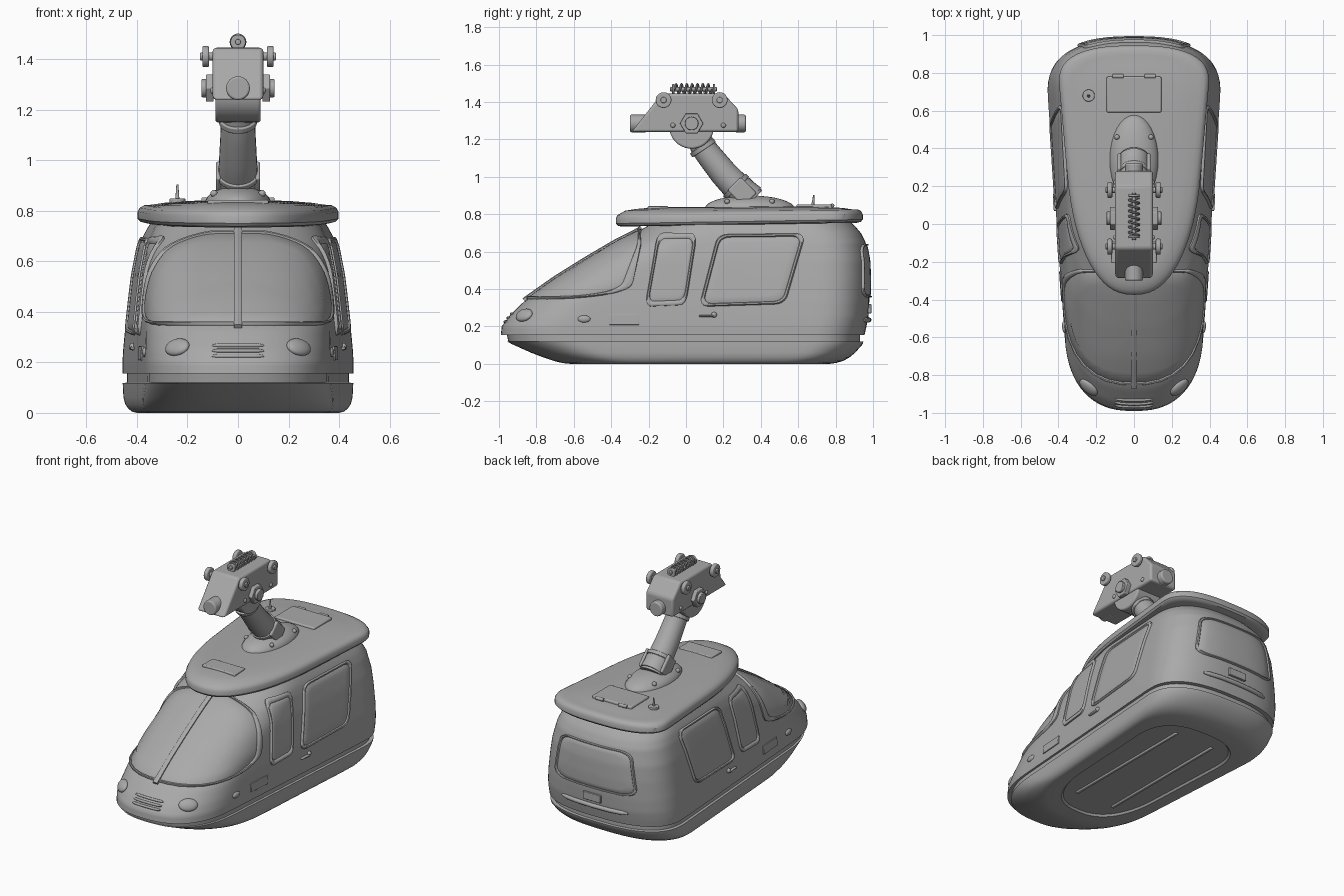
import bpy, bmesh, math
from mathutils import Vector, Matrix

if "Cube" in bpy.data.objects:
    bpy.data.objects.remove(bpy.data.objects["Cube"])

grey = bpy.data.materials.new("mid_grey")
grey.diffuse_color = (0.4, 0.4, 0.4, 1)
grey.use_nodes = True
grey.node_tree.nodes["Principled BSDF"].inputs["Base Color"].default_value = grey.diffuse_color


def finish(name, bm, angle=35, bevel=0):
    bmesh.ops.remove_doubles(bm, verts=bm.verts, dist=1e-5)
    bmesh.ops.recalc_face_normals(bm, faces=bm.faces)
    me = bpy.data.meshes.new(name)
    bm.to_mesh(me)
    bm.free()
    ob = bpy.data.objects.new(name, me)
    bpy.context.collection.objects.link(ob)
    me.materials.append(grey)
    if bevel:
        m = ob.modifiers.new("bevel", 'BEVEL')
        m.width, m.segments, m.limit_method = bevel, 3, 'ANGLE'
    bpy.ops.object.select_all(action='DESELECT')
    ob.select_set(True)
    bpy.context.view_layer.objects.active = ob
    bpy.ops.object.shade_smooth_by_angle(angle=math.radians(angle))
    return ob


def loft(name, rings, angle=35):
    bm = bmesh.new()
    vs = [[bm.verts.new(p) for p in r] for r in rings]
    n = len(rings[0])
    for a, b in zip(vs, vs[1:]):
        for i in range(n):
            j = (i + 1) % n
            bm.faces.new((a[i], a[j], b[j], b[i]))
    bm.faces.new(vs[0])
    bm.faces.new(vs[-1])
    return finish(name, bm, angle)


def box(name, size, mat, bevel=0.006):
    bm = bmesh.new()
    bmesh.ops.create_cube(bm, size=1, matrix=mat @ Matrix.Diagonal((*size, 1)))
    return finish(name, bm, bevel=bevel)


def ball(name, radii, mat):
    bm = bmesh.new()
    bmesh.ops.create_uvsphere(bm, u_segments=32, v_segments=16, radius=1, matrix=mat @ Matrix.Diagonal((*radii, 1)))
    return finish(name, bm)


def cyl(name, r, depth, loc, axis, seg=32, r2=None, bevel=0.004):
    bm = bmesh.new()
    rot = Vector((0, 0, 1)).rotation_difference(Vector(axis)).to_matrix().to_4x4()
    bmesh.ops.create_cone(bm, cap_ends=True, segments=seg, radius1=r, radius2=r if r2 is None else r2,
                          depth=depth, matrix=Matrix.Translation(loc) @ rot)
    return finish(name, bm, bevel=bevel)


def tube(name, pts, radii, ref, seg=28):
    pts, rings = [Vector(p) for p in pts], []
    for i, p in enumerate(pts):
        d = (pts[min(i + 1, len(pts) - 1)] - pts[max(i - 1, 0)]).normalized()
        v = d.cross(Vector(ref)).normalized()
        u = v.cross(d)
        rings.append([p + radii[i] * (u * math.cos(t) + v * math.sin(t))
                      for t in (math.tau * k / seg for k in range(seg))])
    return loft(name, rings)


def T(x, y, z):
    return Matrix.Translation((x, y, z))


# ---- cabin plan outline: rounded nose, widening sides, rounded tail ----
def outline(yf, yr, a, b, s, front, rear, zf, inset=0):
    yf, yr, s = yf + inset, yr - inset, s * (1 - inset / 0.4)
    (lf, nf), (lr, nr) = front, rear
    half = []
    for i in range(17):
        t = math.pi / 2 * i / 16
        half.append((yf + lf * (1 - math.cos(t) ** (2 / nf)), math.sin(t) ** (2 / nf)))
    for i in range(1, 8):
        half.append((yf + lf + (yr - lr - yf - lf) * i / 8, 1))
    for i in range(17):
        t = math.pi / 2 * (1 - i / 16)
        half.append((yr - lr * (1 - max(0, math.cos(t)) ** (2 / nr)), math.sin(t) ** (2 / nr)))
    right = [Vector(((a + b * y) * s * w, y, zf(y))) for y, w in half]
    return right + [Vector((-p.x, p.y, p.z)) for p in reversed(right[1:-1])]


FRONT, REAR = (0.4, 2.5), (0.3, 2.6)
# height, nose y, tail y, width factor
BODY = [(.155, -.99, .955, 1), (.2, -.985, .965, 1), (.25, -.95, .975, .992), (.33, -.87, .98, .975),
        (.45, -.70, .982, .94), (.55, -.54, .978, .908), (.65, -.37, .96, .86), (.7, -.27, .935, .825),
        (.74, -.2, .90, .78), (.77, -.17, .87, .74)]


def level(z):
    for p, q in zip(BODY, BODY[1:]):
        if z <= q[0] or q is BODY[-1]:
            t = (z - p[0]) / (q[0] - p[0])
            return [p[k] + (q[k] - p[k]) * t for k in (1, 2, 3)]


def cap(d, L, n):
    return (1 - max(0, 1 - max(0, d) / L) ** n) ** (1 / n)


def width(y, z):
    f, r, s = level(z)
    return (.409 + .07 * y) * s * cap(y - f, *FRONT) * cap(r - y, *REAR)


def side_map(side):
    return lambda y, z: Vector((side * width(y, z), y, z))


def screen_map(u, z):
    f = level(z)[0]
    y = f + ((-.30 + (z - .36) * .22) - f) * abs(u) ** FRONT[1]
    return Vector((math.copysign(width(y, z), u), y, z))


def rear_map(u, z):
    y = level(z)[1] - .045 * abs(u) ** REAR[1]
    return Vector((math.copysign(width(y, z), u), y, z))


def surface(f, a, b, off=0):
    e = .004
    n = (f(a + e, b) - f(a - e, b)).cross(f(a, b + e) - f(a, b - e)).normalized()
    p = f(a, b)
    if n.dot(p - Vector((0, .2, .35))) < 0:
        n = -n
    return p + n * off, n


def frame(f, a, b):
    p, n = surface(f, a, b)
    t = Vector((0, 0, 1)).cross(n).normalized()
    m = Matrix((t, n.cross(t), n)).transposed().to_4x4()
    m.translation = p
    return m


def rounded(pts, r):
    out, pts = [], [Vector(p) for p in pts]
    for i, p in enumerate(pts):
        a, b = p.lerp(pts[i - 1], r), p.lerp(pts[(i + 1) % len(pts)], r)
        out += [a.lerp(p, t).lerp(p.lerp(b, t), t) for t in (k / 8 for k in range(9))]
        nxt = pts[(i + 1) % len(pts)]
        out += [b.lerp(nxt.lerp(p, r), k / 8) for k in range(1, 8)]
    return out


def panel(name, pts, f, r, rim=.07):
    loop = rounded(pts, r)
    c = sum(loop, Vector((0, 0))) / len(loop)
    steps = [(1, -.006), (1, .009), (1 - rim * .3, .014), (1 - rim * .8, .012), (1 - rim, .004), (1 - rim * 1.3, .007)]
    steps += [(k, .008) for k in (.75, .6, .45, .3, .15, .02)]
    loft(name, [[surface(f, *(c + (p - c) * k), o)[0] for p in loop] for k, o in steps], 50)


# ---- cabin shell, groove and lower hull ----
rings = []
for i in range(42):
    z = .155 + .615 * i / 41
    f, r, s = level(z)
    rings.append(outline(f, r, .409, .07, s, FRONT, REAR, lambda y: z))
loft("cabin_shell", rings)
HULL = [(.165, -.96, .93, .965, 0), (.12, -.95, .93, .965, 0), (.118, -.955, .948, 1, 0), (.105, -.93, .945, 1, 0),
        (.06, -.83, .905, 1, 0), (.035, -.765, .875, .99, 0), (.015, -.705, .84, .965, 0), (.004, -.66, .80, .935, 0),
        (0, -.62, .77, .90, 0), (0, -.62, .77, .90, .08), (.012, -.62, .77, .90, .09)]
loft("lower_hull", [outline(f, r, .409, .07, s, FRONT, REAR, lambda y: z, i) for z, f, r, s, i in HULL])
for x in (-.14, .14):
    box("floor_rib", (.022, .95, .014), T(x, .1, .008))

# ---- roof slab with rolled edge and slight crown ----
ROOF = [(.745, .09), (.745, .03), (.75, .01), (.762, 0), (.79, 0), (.806, .008), (.816, .025), (.822, .05),
        (.83, .1), (.837, .18), (.84, .26)]
loft("roof", [outline(-.375, .945, .33, .09, 1, (.65, 2.4), (.22, 2.6),
                      lambda y: z + .016 * (y - .35) * (1 if z < .82 else .3), i) for z, i in ROOF])

# ---- windows ----
panel("windscreen", [(-1, .345), (1, .345), (1, .715), (-1, .715)], screen_map, .24, .05)
panel("rear_window", [(-1, .355), (1, .355), (.93, .64), (-.93, .64)], rear_map, .2)
for sd in (-1, 1):
    panel("small_side_window", [(-.22, .305), (.0, .315), (.06, .695), (-.15, .695)], side_map(sd), .17, .14)
    panel("large_side_window", [(.07, .305), (.53, .32), (.64, .695), (.17, .69)], side_map(sd), .13, .08)

# windscreen centre bar
bar = []
for i in range(20):
    z = .335 + .385 * i / 19
    p, n = surface(screen_map, 0, z)
    bar.append([p + Vector((x, 0, 0)) + n * o for x, o in ((-.016, 0), (-.016, .015), (-.005, .019), (.005, .019), (.016, .015), (.016, 0))])
loft("windscreen_bar", bar)

# ---- nose, side and tail fittings ----
for sd in (-1, 1):
    f = side_map(sd)
    ball("headlight", (.058, .040, .022), frame(f, -.865, .26))
    ball("side_marker", (.034, .019, .012), frame(f, -.545, .24))
    box("side_plate", (.16, .056, .012), frame(f, -.33, .236), .003)
    box("door_handle", (.08, .012, .03), frame(f, .11, .255))
    ball("handle_pivot", (.015, .015, .015), frame(f, .15, .262))
for k in range(3):
    z = .225 + .021 * k
    pts = [surface(side_map(1 if x > 0 else -1), level(z)[0] + FRONT[0] * (1 - (1 - min(1, abs(x) / .335) ** 2.5) ** .4), z)[0]
           for x in (.1, .08, .06, .04)]
    pts = pts + [Vector((0, level(z)[0], z))] + [Vector((-p.x, p.y, p.z)) for p in reversed(pts)]
    tube("grille_slat", pts, [.004] + [.008] * 7 + [.004], (0, 0, 1), 12)
box("licence_plate", (.13, .022, .05), T(0, .98, .295), .004)
rail = [Vector((x, .977 - 1.1 * abs(x) ** 2.6, .235)) for x in (-.24, -.2, -.12, 0, .12, .2, .24)]
tube("rear_bumper_rail", rail, [.008] + [.014] * 5 + [.008], (0, 0, 1), 14)

# ---- roof fittings ----
box("roof_hatch", (.29, .19, .03), T(0, .685, .838), .008)
for x in (-.085, .085):
    cyl("hatch_hinge", .011, .06, (x, .782, .846), (1, 0, 0))
box("roof_plate", (.24, .11, .03), T(0, -.15, .828))
cyl("antenna_base", .032, .02, (-.24, .68, .838), (0, 0, 1))
cyl("antenna", .009, .07, (-.24, .68, .868), (.0, .1, 1), 16, .004, 0)
ball("arm_pedestal", (.13, .24, .07), T(0, .34, .83))
for sd in (-1, 1):
    for y, x in ((.22, .095), (.46, .09)):
        ball("pedestal_bolt", (.014, .014, .014), T(sd * x, y, .868))

# ---- curved hanger arm with collars ----
arm = [(0, .35, .88), (0, .27, .945), (0, .2, 1.02), (0, .14, 1.095), (0, .09, 1.16), (0, .05, 1.25)]
tube("hanger_arm", arm, [.08, .078, .074, .07, .067, .066], (1, 0, 0))
cyl("arm_lower_collar", .086, .025, (0, .268, .948), (0, -.7, .7))
cyl("arm_socket", .08, .1, (0, .315, .905), (0, -.7, .7))
cyl("arm_upper_collar", .075, .025, (0, .09, 1.155), (0, -.55, .83))
for sd in (-1, 1):
    box("arm_bracket", (.02, .1, .12), T(sd * .078, .3, .92) @ Matrix.Rotation(math.radians(45), 4, 'X'), .008)

# ---- cable carriage ----
cyl("swivel_drum", .12, .18, (0, .03, 1.27), (1, 0, 0), 40, bevel=.01)
profile = [(-.29, 1.24), (.28, 1.24), (.28, 1.36), (.2, 1.445), (-.13, 1.445)]
bm = bmesh.new()
face = bm.faces.new([bm.verts.new((-.1, y, z)) for y, z in profile])
ext = bmesh.ops.extrude_face_region(bm, geom=[face])
bmesh.ops.translate(bm, vec=(.2, 0, 0), verts=[v for v in ext["geom"] if isinstance(v, bmesh.types.BMVert)])
finish("carriage_block", bm, bevel=.014)
cyl("front_buffer", .047, .09, (0, -.255, 1.285), (0, 1, 0), bevel=.008)
cyl("rear_buffer", .047, .06, (0, .29, 1.285), (0, 1, 0), bevel=.008)
for sd in (-1, 1):
    for y in (-.12, .18):
        cyl("roller_axle", .016, .06, (sd * .12, y, 1.41), (1, 0, 0))
        cyl("guide_roller", .042, .026, (sd * .128, y, 1.41), (1, 0, 0), bevel=.006)
    cyl("pivot_plate", .062, .03, (sd * .112, .03, 1.285), (1, 0, 0), 6)
    cyl("pivot_cap", .036, .03, (sd * .13, .03, 1.285), (1, 0, 0))
    for y in (-.07, .2):
        ball("carriage_rivet", (.01, .013, .013), T(sd * .1, y, 1.275))

# spring and rod on top of the carriage
N = 160
coil = [(.027 * math.cos(7 * math.tau * i / N), -.06 + .2 * i / N, 1.468 + .027 * math.sin(7 * math.tau * i / N)) for i in range(N + 1)]
tube("spring", coil, [.006] * (N + 1), (0, 1, 0), 8)
cyl("spring_rod", .011, .25, (0, .04, 1.468), (0, 1, 0))
for y in (-.068, .15):
    cyl("spring_end", .03, .012, (0, y, 1.466), (0, 1, 0))
